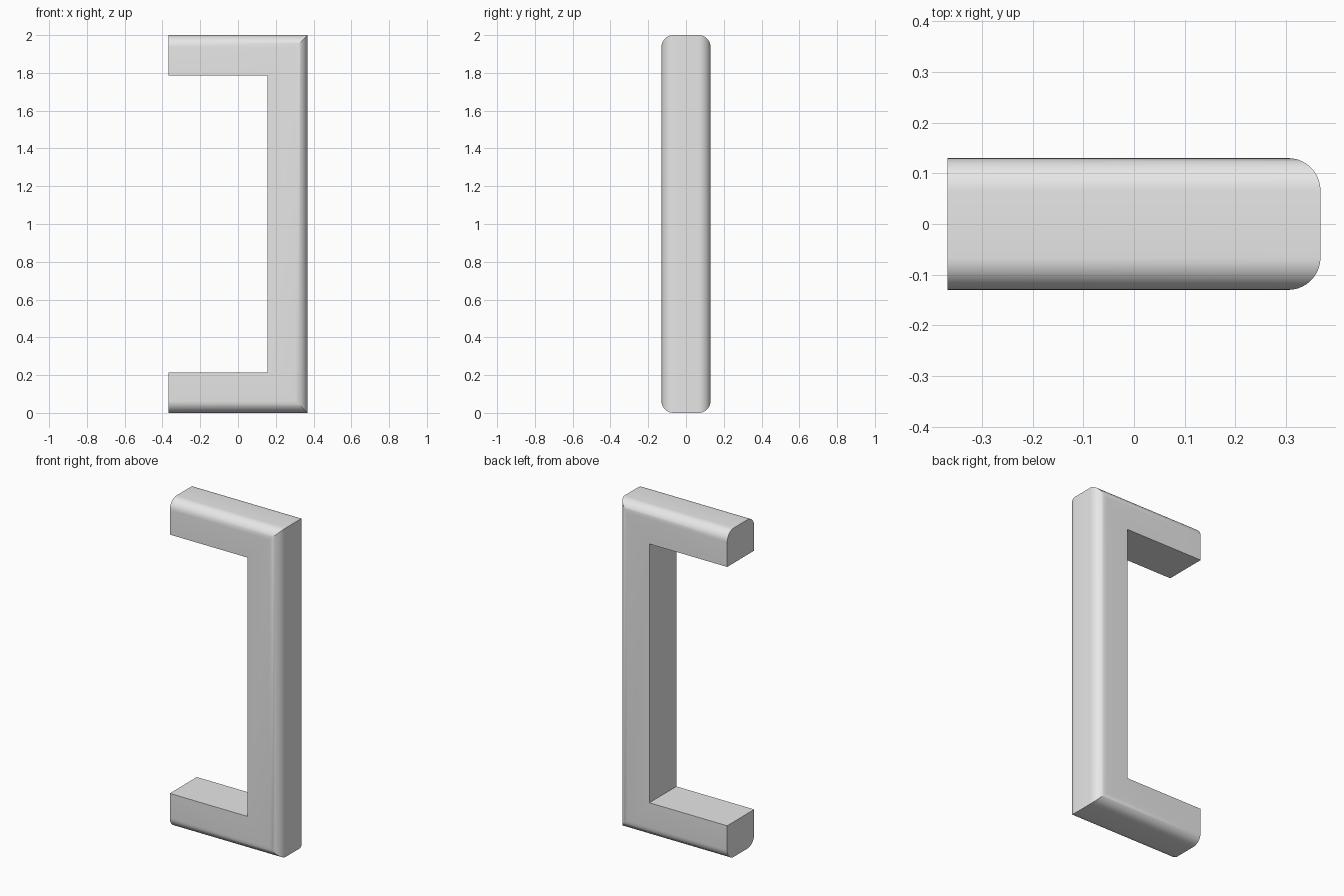
import bpy, bmesh, math

cube = bpy.data.objects.get("Cube")
if cube:
    bpy.data.objects.remove(cube, do_unlink=True)

HALF_LENGTH = 0.368   # half the reach of the arms
HALF_WIDTH = 0.13
DEPTH = 0.213         # thickness of the bar
HEIGHT = 2.0
RADIUS = 0.064        # rounding of the outer edges
STEPS = 10

# Plain grey material
grey = bpy.data.materials.new("light grey")
grey.use_nodes = True
color = (0.8, 0.8, 0.8, 1)
grey.diffuse_color = color
grey.node_tree.nodes["Principled BSDF"].inputs["Base Color"].default_value = color

# Bar section as (y, distance in from the outer face), rounded on the outside
arc = [(HALF_WIDTH - RADIUS + RADIUS * math.cos(a), RADIUS - RADIUS * math.sin(a))
       for a in (math.pi / 2 * i / STEPS for i in range(STEPS + 1))]
half = [(HALF_WIDTH, DEPTH)] + arc
section = half + [(-y, d) for y, d in reversed(half)]

# Sweep the section along the bracket, with mitred corners
bm = bmesh.new()
stations = [
    lambda y, d: (-HALF_LENGTH, y, HEIGHT - d),
    lambda y, d: (HALF_LENGTH - d, y, HEIGHT - d),
    lambda y, d: (HALF_LENGTH - d, y, d),
    lambda y, d: (-HALF_LENGTH, y, d),
]
rings = [[bm.verts.new(place(y, d)) for y, d in section] for place in stations]
n = len(section)
for a, b in zip(rings, rings[1:]):
    for i in range(n):
        j = (i + 1) % n
        bm.faces.new((a[i], a[j], b[j], b[i]))

# Flat mounting ends
bm.faces.new(rings[0])
bm.faces.new(rings[-1])
bmesh.ops.recalc_face_normals(bm, faces=bm.faces)

mesh = bpy.data.meshes.new("pull_handle")
bm.to_mesh(mesh)
bm.free()
mesh.materials.append(grey)
handle = bpy.data.objects.new("pull_handle", mesh)
bpy.context.collection.objects.link(handle)

# Smooth the rounded edges, keep the mitres and ends sharp
bpy.ops.object.select_all(action='DESELECT')
handle.select_set(True)
bpy.context.view_layer.objects.active = handle
bpy.ops.object.shade_smooth_by_angle(angle=math.radians(30))
